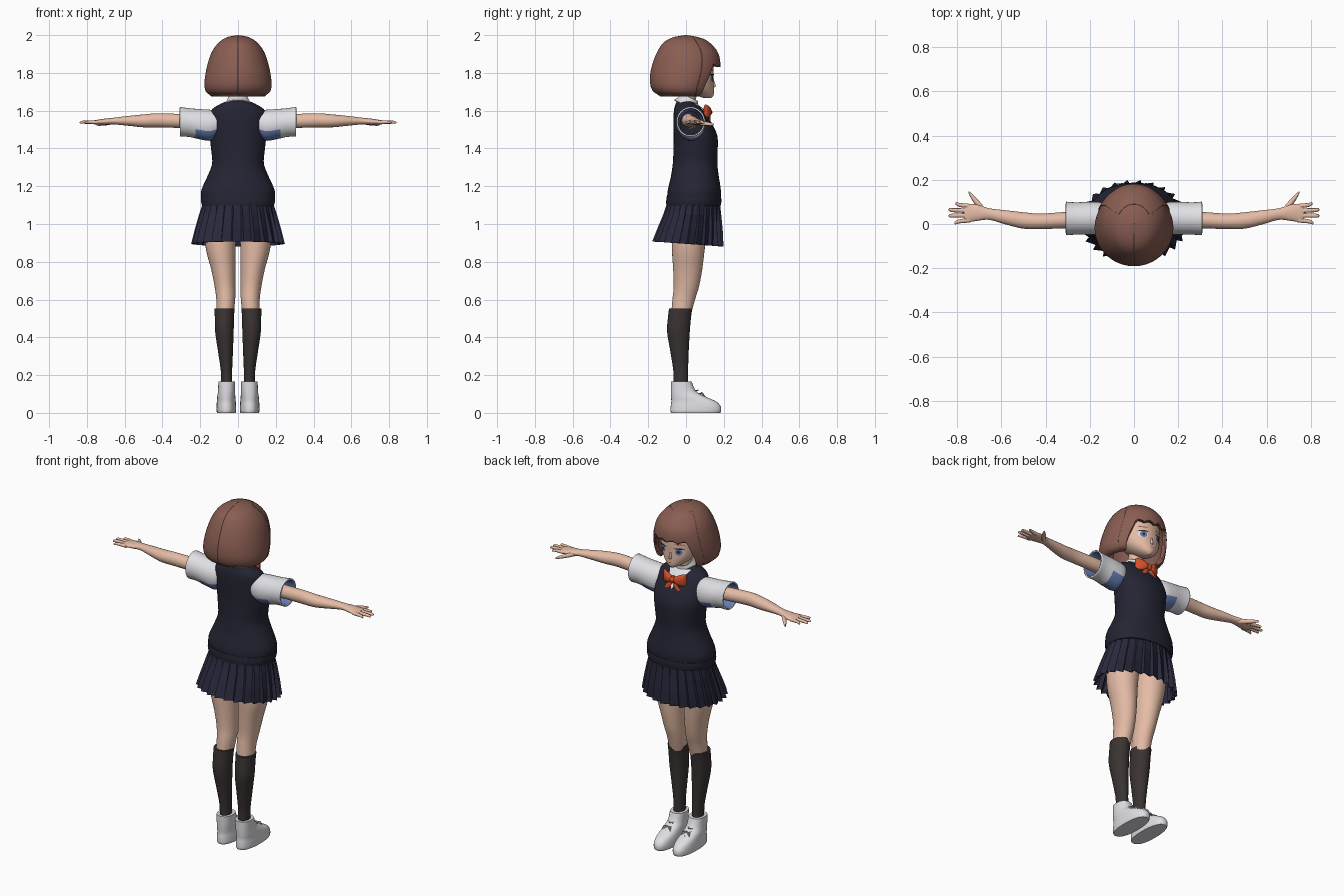
import bpy, bmesh, math
from math import sin, cos, pi, radians, sqrt

cube = bpy.data.objects.get("Cube")
if cube:
    bpy.data.objects.remove(cube, do_unlink=True)


def material(name, r, g, b):
    m = bpy.data.materials.new(name)
    m.use_nodes = True
    m.diffuse_color = (r, g, b, 1)
    shader = next(n for n in m.node_tree.nodes if n.type == 'BSDF_PRINCIPLED')
    shader.inputs["Base Color"].default_value = (r, g, b, 1)
    shader.inputs["Roughness"].default_value = 0.8
    return m


HAIR = material("brown hair", .25, .11, .085)
SKIN = material("skin", .78, .5, .38)
KNIT = material("dark navy knit", .018, .018, .034)
PLEAT = material("navy skirt cloth", .021, .021, .045)
SOCK = material("charcoal sock", .042, .034, .032)
WHITE = material("white cloth", .74, .74, .78)
SHADE = material("blue shirt lining", .14, .21, .47)
RED = material("orange red ribbon", .66, .08, .025)
IRIS = material("grey blue eye", .15, .18, .38)
DARK = material("dark lash", .03, .02, .02)
smooth_parts = []


def make(name, verts, faces, mats, mirror=False, thick=0, smooth=True):
    mesh = bpy.data.meshes.new(name)
    mesh.from_pydata(verts, [], faces)
    for m in mats:
        mesh.materials.append(m)
    ob = bpy.data.objects.new(name, mesh)
    bpy.context.collection.objects.link(ob)
    if thick:
        mod = ob.modifiers.new("thickness", 'SOLIDIFY')
        mod.thickness, mod.offset = thick, -1
        mod.material_offset = len(mats) - 1
    if mirror:
        ob.modifiers.new("mirror", 'MIRROR')
    if smooth:
        smooth_parts.append(ob)
    return ob


def dense(rings, steps=5):
    """Catmull-Rom curve through rings of (position, centre, centre, radius, radius)."""
    out, last = [], len(rings) - 1
    for i in range(last):
        four = [rings[min(max(i + k, 0), last)] for k in (-1, 0, 1, 2)]
        for s in range(steps):
            t = s / steps
            out.append([q + t / 2 * (r - p + t * (2*p - 5*q + 4*r - w + t * (3*(q - r) + w - p)))
                        for p, q, r, w in zip(*four)])
    return out + [list(rings[-1])]


def at(rings, pos):
    for a, b in zip(rings, rings[1:]):
        if pos <= b[0]:
            t = max(0, (pos - a[0]) / (b[0] - a[0]))
            return [p + (q - p) * t for p, q in zip(a, b)]
    return rings[-1]


def grid_faces(rows, cols, closed):
    return [(i*cols + j, i*cols + (j + 1) % cols, (i + 1)*cols + (j + 1) % cols, (i + 1)*cols + j)
            for i in range(rows - 1) for j in range(cols if closed else cols - 1)]


def loft(name, rings, mats, axis='z', mirror=False, thick=0, n=32, power=1, caps=True):
    rings = dense(rings)
    bend = lambda v: math.copysign(abs(v) ** power, v)
    verts = []
    for pos, c1, c2, r1, r2 in rings:
        for j in range(n):
            a = 2 * pi * j / n
            u, v = c1 + r1 * bend(cos(a)), c2 + r2 * bend(sin(a))
            verts.append((u, v, pos) if axis == 'z' else (pos, u, v))
    faces = grid_faces(len(rings), n, True)
    if caps:
        faces += [tuple(reversed(range(n))), tuple(range(len(verts) - n, len(verts)))]
    return make(name, verts, faces, mats, mirror, thick)


def plate(name, rings, mat, cx, cz, w, h, shape, lift=.003, mirror=False):
    """Thin painted patch that follows the +y side of a vertical loft."""
    verts, rows, cols = [], 17, 13
    for i in range(rows):
        u = 2 * i / (rows - 1) - 1
        z = cz + u * h
        _, ox, oy, rx, ry = at(rings, z)
        for j in range(cols):
            x = cx + w * shape(u) * (1 - 2 * j / (cols - 1))
            verts.append((x, oy + ry * sqrt(max(0, 1 - ((x - ox) / rx) ** 2)) + lift, z))
    return make(name, verts, grid_faces(rows, cols, False), [mat], mirror)


oval = lambda u: sqrt(max(0, 1 - u * u))
wedge = lambda u: (u + 1) / 2

# Head, neck and face
head = [(1.667, 0, .115, .012, .02), (1.685, 0, .095, .045, .052), (1.72, 0, .063, .085, .085),
        (1.76, 0, .045, .108, .101), (1.81, 0, .037, .116, .109), (1.87, 0, .03, .118, .11),
        (1.93, 0, .02, .09, .09)]
loft("head", head, [SKIN])
loft("neck", [(1.6, 0, 0, .05, .045), (1.66, 0, .01, .042, .042), (1.74, 0, .03, .045, .045)], [SKIN])
loft("nose", [(1.722, 0, .138, .004, .005), (1.73, 0, .144, .009, .013), (1.765, 0, .14, .004, .007)], [SKIN], n=12)
face = dense(head)
plate("eye_whites", face, WHITE, .05, 1.772, .025, .019, oval, .002, True)
plate("irises", face, IRIS, .049, 1.772, .018, .019, oval, .004, True)
plate("pupils", face, DARK, .049, 1.772, .007, .009, oval, .005, True)
plate("upper_lashes", face, DARK, .051, 1.791, .028, .004, oval, .005, True)
plate("eyebrows", face, HAIR, .052, 1.815, .026, .003, oval, .004, True)
plate("mouth", face, RED, 0, 1.703, .013, .002, oval)

# Bobbed hair with a face opening, and a fringe layer over it
bob = dense([(1.675, 0, -.012, .14, .122), (1.69, 0, -.017, .165, .148), (1.73, 0, -.02, .178, .168),
             (1.79, 0, -.01, .173, .18), (1.85, 0, 0, .16, .177), (1.91, 0, .005, .139, .158),
             (1.96, 0, 0, .103, .12), (1.988, 0, 0, .06, .07), (2.0, 0, 0, .002, .002)])


def hair_edge(angle):
    t = min(1, max(0, (abs(angle) - radians(37)) / radians(15)))
    front = 1.832 + .012 * abs(sin(angle * 8))
    return front + (1.676 - front) * t * t * (3 - 2 * t)


def hair_shell(name, spread, top, grow, thick):
    rows, cols = 26, 121
    verts = []
    for i in range(rows):
        t = 1 - (1 - i / (rows - 1)) ** 2
        for j in range(cols):
            a = spread * (2 * j / (cols - 1) - 1)
            z = hair_edge(a) + (top - hair_edge(a)) * t
            _, ox, oy, rx, ry = at(bob, z)
            verts.append((ox - (rx + grow) * sin(a), oy + (ry + grow) * cos(a), z))
    make(name, verts, grid_faces(rows, cols, False), [HAIR], thick=thick)


hair_shell("bob_hair", pi, 2.0, 0, .018)
hair_shell("fringe", radians(62), 1.982, .005, .012)

# Knitted vest with shirt front and hem band
vest = [(1.1, 0, .04, .187, .14), (1.16, 0, .043, .196, .142), (1.2, 0, .045, .186, .137),
        (1.25, 0, .047, .163, .127), (1.32, 0, .048, .137, .118), (1.4, 0, .051, .143, .117),
        (1.47, 0, .05, .15, .115), (1.54, 0, .033, .15, .1), (1.6, 0, .014, .142, .078),
        (1.632, 0, .002, .1, .058), (1.652, 0, -.002, .055, .046)]
loft("vest", vest, [KNIT], n=48, power=.92)
loft("vest_hem", [(1.097, 0, .04, .19, .144), (1.12, 0, .041, .196, .146), (1.145, 0, .042, .197, .144)], [KNIT], n=48, power=.92)
plate("shirt_front", dense(vest), WHITE, 0, 1.59, .066, .047, wedge, .006)
collar = loft("collar", [(-.022, 0, 0, .078, .072), (0, 0, 0, .062, .058), (.024, 0, 0, .05, .047)],
              [WHITE], thick=.006, caps=False)
collar.location, collar.rotation_euler = (0, .012, 1.648), (radians(-24), 0, 0)

# Ribbon bow
loft("bow_loops", [(.004, .12, 1.592, .012, .013), (.03, .12, 1.594, .016, .027), (.062, .106, 1.596, .014, .037),
                   (.072, .1, 1.596, .006, .032)], [RED], 'x', True, n=16)
loft("bow_knot", [(1.574, 0, .12, .01, .01), (1.592, 0, .122, .017, .018), (1.61, 0, .12, .01, .01)], [RED], n=16)
loft("bow_tails", [(1.535, .036, .127, .018, .004), (1.56, .022, .125, .015, .005), (1.59, .006, .12, .006, .006)],
     [RED], mirror=True, n=12)

# Short sleeves: blue lining inside and under the armpit
sleeves = loft("sleeves", [(.11, .02, 1.53, .06, .07), (.15, .025, 1.523, .073, .082), (.2, .026, 1.528, .075, .08),
                           (.26, .025, 1.537, .073, .076), (.308, .025, 1.541, .076, .079)],
               [WHITE, SHADE], 'x', True, .008, caps=False)
for p in sleeves.data.polygons:
    p.material_index = int(p.normal.z < -.3 and p.center.x < .23)

# Arms, fingers and thumbs
loft("arms", [(.18, .02, 1.54, .037, .037), (.3, .018, 1.545, .037, .037), (.42, .012, 1.549, .035, .037),
              (.5, .016, 1.546, .037, .034), (.58, .03, 1.546, .032, .026), (.655, .045, 1.545, .026, .018),
              (.71, .051, 1.541, .037, .016), (.75, .05, 1.539, .041, .012), (.768, .05, 1.538, .036, .009)],
     [SKIN], 'x', True)
for name, y, tip_x, tip_y in (("index", .08, .808, .092), ("middle", .06, .838, .065),
                              ("ring", .039, .838, .037), ("little", .018, .812, .005)):
    loft(name + "_fingers", [(.74, y, 1.538, .011, .01), (tip_x - .02, (y + tip_y) / 2, 1.539, .009, .008),
                             (tip_x - .004, tip_y, 1.537, .007, .006), (tip_x, tip_y, 1.537, .003, .003)],
         [SKIN], 'x', True, n=12)
loft("thumbs", [(.67, .05, 1.54, .018, .013), (.7, .083, 1.534, .02, .012), (.732, .122, 1.529, .014, .009),
                (.748, .143, 1.526, .005, .005)], [SKIN], 'x', True, n=12)

# Knife-pleated skirt
pleats, verts = 26, []
levels = [(1.115, .04, .182, .138, .002), (1.05, .034, .2, .148, .006), (.97, .022, .22, .165, .009), (.895, .01, .236, .178, .012)]
for z, cy, rx, ry, depth in reversed(levels):
    for k in range(pleats):
        for part, d in ((0, depth), (.82, -depth)):
            a = 2 * pi * (k + part) / pleats
            drop = .013 * sin(a) * (1.115 - z) / .22
            verts.append(((rx + d) * cos(a), cy + (ry + d) * sin(a), z - drop))
make("pleated_skirt", verts, grid_faces(len(levels), 2 * pleats, True), [PLEAT], thick=.004, smooth=False)

# Legs, socks and shoes
loft("legs", [(.5, .07, -.03, .044, .05), (.6, .065, -.012, .05, .06), (.67, .069, .002, .055, .067),
              (.76, .078, .009, .064, .077), (.88, .092, .013, .08, .088), (1.05, .095, .025, .09, .1)], [SKIN], mirror=True)
loft("socks", [(.13, .06, -.027, .03, .038), (.22, .061, -.028, .03, .039), (.32, .066, -.034, .039, .048),
               (.43, .072, -.04, .049, .06), (.51, .072, -.034, .051, .061), (.553, .071, -.028, .053, .062)], [SOCK], mirror=True)
loft("shoes", [(0, .062, .051, .049, .13), (.012, .062, .052, .052, .134), (.035, .062, .051, .052, .132),
               (.06, .062, .041, .05, .119), (.085, .062, .014, .048, .093), (.115, .061, -.013, .045, .067),
               (.165, .06, -.025, .044, .055)], [WHITE], mirror=True, power=.85)


# Shoe laces: cross bars and a small tied loop
def lace(name, points):
    curve = bpy.data.curves.new(name, 'CURVE')
    curve.dimensions, curve.bevel_depth = '3D', .003
    spline = curve.splines.new('POLY')
    spline.points.add(len(points) - 1)
    for sp, p in zip(spline.points, points):
        sp.co = (*p, 1)
    curve.materials.append(WHITE)
    bpy.context.collection.objects.link(bpy.data.objects.new(name, curve))


for side in (-1, 1):
    x = side * .062
    for k in range(3):
        y, z = .05 + .018 * k, .12 - .016 * k
        lace("shoe_lace", [(x - .026, y - .012, z - .004), (x, y + .014, z), (x + .026, y - .012, z - .004)])
    for s in (-1, 1):
        lace("lace_loop", [(x, .08, .107), (x + s * .022, .088, .106), (x + s * .026, .096, .09), (x, .08, .107)])

# Smooth shading with sharp edges kept
bpy.ops.object.select_all(action='DESELECT')
for ob in smooth_parts:
    ob.select_set(True)
bpy.context.view_layer.objects.active = smooth_parts[0]
bpy.ops.object.shade_smooth_by_angle(angle=radians(40))
